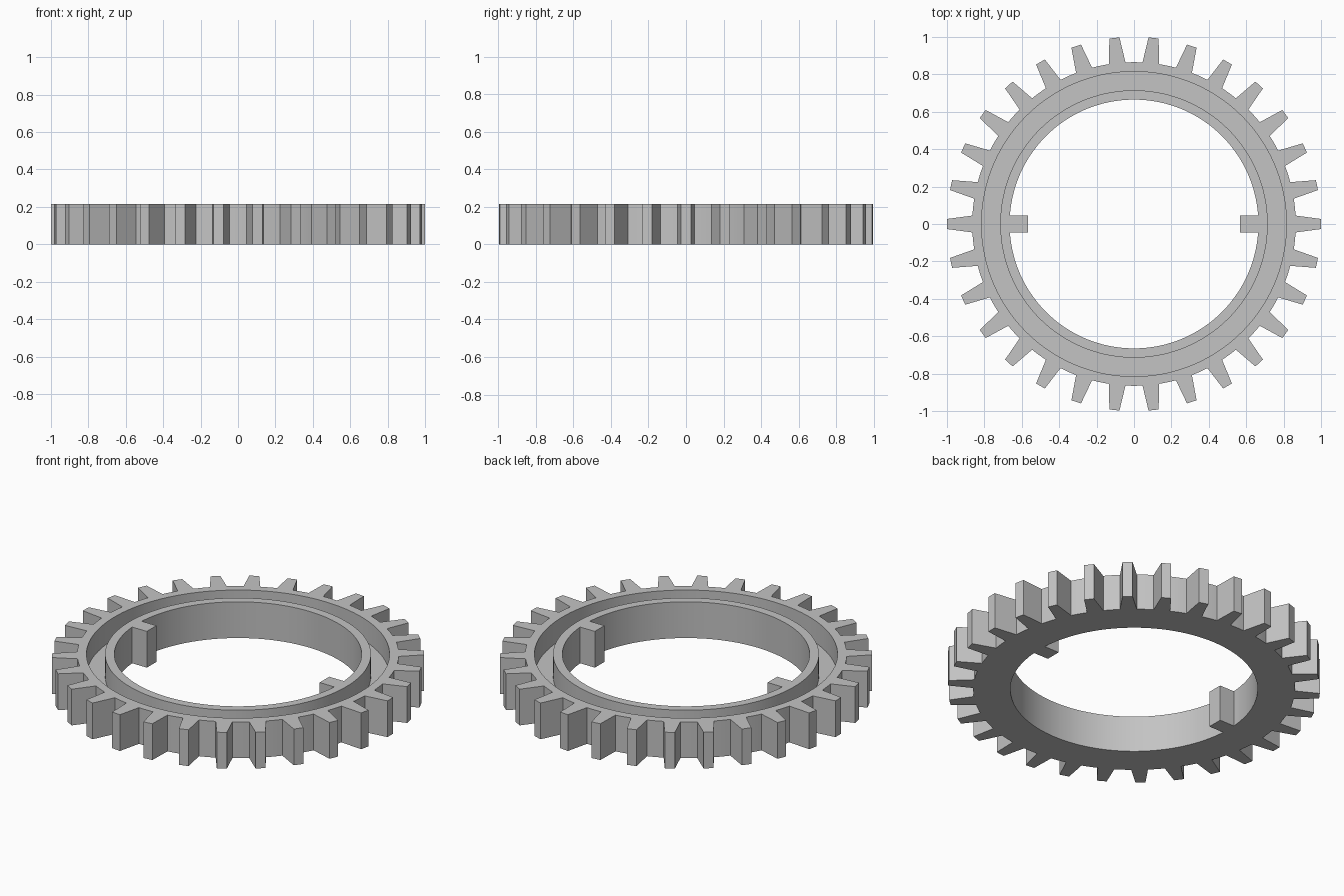
import bpy
import bmesh
from math import asin, cos, sin, tau
from mathutils import Matrix, Vector

if "Cube" in bpy.data.objects:
    bpy.data.objects.remove(bpy.data.objects["Cube"], do_unlink=True)

TEETH = 30
HEIGHT = 0.215
HOLE_R, ROOT_R, TIP_R, KEY_R = 0.665, 0.865, 1.0, 0.567
GROOVE_IN, GROOVE_OUT, GROOVE_Z = 0.715, 0.815, 0.085
TOOTH_BASE, TOOTH_TIP, KEY_HALF = 0.045, 0.027, 0.045
GAP_STEPS = 4

# Ring cross-section, with the groove cut into the top
profile = [(HOLE_R, 0), (ROOT_R, 0), (ROOT_R, HEIGHT), (GROOVE_OUT, HEIGHT),
           (GROOVE_OUT, GROOVE_Z), (GROOVE_IN, GROOVE_Z),
           (GROOVE_IN, HEIGHT), (HOLE_R, HEIGHT)]
pitch = tau / TEETH
half = asin(TOOTH_BASE / ROOT_R)
key_half = asin(KEY_HALF / HOLE_R)
key_teeth = (0, TEETH // 2)

bm = bmesh.new()

# Columns around the ring: two across each tooth, the rest across each gap
columns = []
for tooth in range(TEETH):
    gap = (pitch - 2 * half) / GAP_STEPS
    offsets = [-half, 0] + [half + gap * i for i in range(GAP_STEPS)]
    for i, offset in enumerate(offsets):
        column = []
        for r, z in profile:
            a = offset
            if tooth in key_teeth and r == HOLE_R and i < 3:
                a = (i - 1) * key_half
            a += tooth * pitch
            column.append(bm.verts.new((r * cos(a), r * sin(a), z)))
        columns.append(column)

# Skin the ring and remember the faces that grow into teeth and keys
per_tooth = GAP_STEPS + 2
tooth_faces = [[] for _ in range(TEETH)]
key_faces = {t: [] for t in key_teeth}
for c, column in enumerate(columns):
    following = columns[(c + 1) % len(columns)]
    tooth, step = divmod(c, per_tooth)
    for p in range(len(profile)):
        q = (p + 1) % len(profile)
        face = bm.faces.new((column[p], following[p], following[q], column[q]))
        if step < 2 and p == 1:
            tooth_faces[tooth].append(face)
        if step < 2 and q == 0 and tooth in key_faces:
            key_faces[tooth].append(face)


def grow(faces, angle, reach, taper):
    """Extrude faces radially to a flat end at the given reach."""
    result = bmesh.ops.extrude_face_region(bm, geom=faces)
    for v in result["geom"]:
        if isinstance(v, bmesh.types.BMVert):
            local = Matrix.Rotation(-angle, 3, "Z") @ v.co
            end = Vector((reach, local.y * taper, local.z))
            v.co = Matrix.Rotation(angle, 3, "Z") @ end


# Tapered teeth outside, straight keys inside the hole
for tooth, faces in enumerate(tooth_faces):
    grow(faces, tooth * pitch, TIP_R, TOOTH_TIP / TOOTH_BASE)
for tooth, faces in key_faces.items():
    grow(faces, tooth * pitch, KEY_R, 1)

bmesh.ops.recalc_face_normals(bm, faces=bm.faces[:])
mesh = bpy.data.meshes.new("gear_ring")
bm.to_mesh(mesh)
bm.free()

# Plain grey material
grey = bpy.data.materials.new("light_grey")
grey.use_nodes = True
colour = (0.55, 0.55, 0.55, 1)
grey.diffuse_color = colour
for node in grey.node_tree.nodes:
    if node.type == "BSDF_PRINCIPLED":
        node.inputs["Base Color"].default_value = colour
mesh.materials.append(grey)

gear = bpy.data.objects.new("gear_ring", mesh)
bpy.context.collection.objects.link(gear)
bpy.ops.object.select_all(action="DESELECT")
gear.select_set(True)
bpy.context.view_layer.objects.active = gear
bpy.ops.object.shade_smooth_by_angle(angle=0.4)
